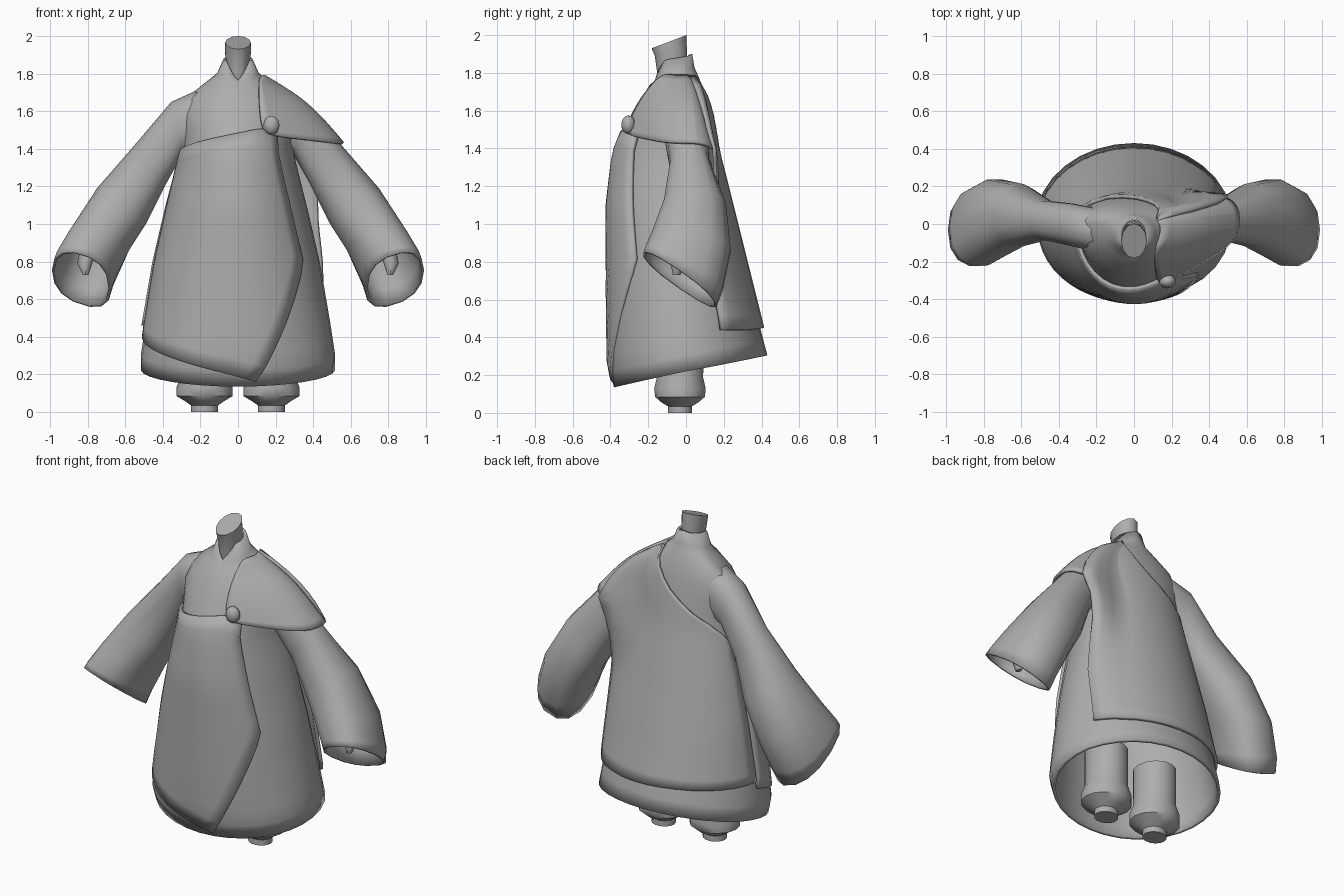
import bpy, bmesh, math
from mathutils import Vector

if "Cube" in bpy.data.objects:
    bpy.data.objects.remove(bpy.data.objects["Cube"])

cloth = bpy.data.materials.new("plain_grey")
cloth.diffuse_color = (0.42, 0.42, 0.42, 1)
cloth.use_nodes = True
cloth.node_tree.nodes["Principled BSDF"].inputs["Base Color"].default_value = cloth.diffuse_color


def lerp(a, b, t):
    return a + (b - a) * t


def table(rows, z):
    """Interpolate the columns of a table whose first column rises."""
    if z <= rows[0][0]:
        return rows[0][1:]
    for a, b in zip(rows, rows[1:]):
        if z <= b[0]:
            t = (z - a[0]) / (b[0] - a[0])
            return [lerp(p, q, t) for p, q in zip(a[1:], b[1:])]
    return rows[-1][1:]


def sheet(name, rows, wrap=False, thick=0, caps=False, mirror=False, subdiv=0, fix=False):
    """Skin a grid of points; optional thickness, end caps and mirroring."""
    bm = bmesh.new()
    grid = [[bm.verts.new(p) for p in r] for r in rows]
    n = len(grid[0])
    for a, b in zip(grid, grid[1:]):
        for j in range(n if wrap else n - 1):
            k = (j + 1) % n
            bm.faces.new((a[j], a[k], b[k], b[j]))
    if caps:
        bm.faces.new(grid[0][::-1])
        bm.faces.new(grid[-1])
    if fix:
        bmesh.ops.recalc_face_normals(bm, faces=bm.faces)
    me = bpy.data.meshes.new(name)
    bm.to_mesh(me)
    bm.free()
    ob = bpy.data.objects.new(name, me)
    bpy.context.collection.objects.link(ob)
    me.materials.append(cloth)
    if subdiv:
        m = ob.modifiers.new("smooth", 'SUBSURF')
        m.levels = m.render_levels = subdiv
    if thick:
        m = ob.modifiers.new("thickness", 'SOLIDIFY')
        m.thickness, m.offset = thick, -1
    if mirror:
        ob.modifiers.new("mirror", 'MIRROR')
    bpy.ops.object.select_all(action='DESELECT')
    ob.select_set(True)
    bpy.context.view_layer.objects.active = ob
    bpy.ops.object.shade_smooth_by_angle(angle=math.radians(45))
    return ob


# Robe body: height, half width, front depth, back depth
BODY = [(0.13, .49, .38, .455), (0.25, .525, .41, .445), (0.48, .49, .412, .385),
        (0.8, .435, .412, .305), (1.1, .365, .41, .23), (1.38, .295, .375, .16),
        (1.5, .30, .325, .14), (1.6, .31, .275, .122), (1.7, .255, .215, .10),
        (1.78, .135, .165, .065), (1.9, .075, .125, .03)]


def on_robe(deg, z, off=0.0):
    """Point on the robe; 0 degrees is the front, 90 is +x."""
    w, f, b = table(BODY, z)
    s, c = math.sin(math.radians(deg)), math.cos(math.radians(deg))
    return Vector(((w + off) * s, -(f + off) * c if c > 0 else -(b + off) * c, z))


def hem(deg):
    return 0.22 - 0.085 * math.cos(math.radians(deg))


def neckline(deg):
    return 1.765 - 0.025 * math.cos(math.radians(deg))


def collar_top(deg):
    """Collar rim: a V at the front, high at the sides and back."""
    d = min(deg, 360 - deg)
    z = 1.765 + 0.105 * min(1, d / 60) + 0.03 * max(0, (d - 60) / 120)
    a = math.radians(deg)
    return Vector((.078 * math.sin(a), -.062 - .095 * math.cos(a), z))


N, R = 32, 18
DEGS = [j * 360 / N for j in range(N)]
rows = [[on_robe(d, lerp(hem(d), neckline(d), i / R)) for d in DEGS] for i in range(R + 1)]
tops = [collar_top(d) for d in DEGS]
rows.append([Vector((lerp(a.x, c.x, .6), lerp(a.y, c.y, .6), lerp(a.z, c.z, .35)))
             for a, c in zip(rows[-1], tops)])
rows.append(tops)
sheet("robe", rows, wrap=True, thick=0.018)

# Front panel wrapping to one side, with a kinked free edge
EDGE = [(0.16, 11), (0.8, 51), (1.47, 42)]
rows = []
for i in range(17):
    v = i / 16
    right = table(EDGE, lerp(0.16, 1.47, v))[0]
    row = []
    for j in range(15):
        u = j / 14
        top = lerp(1.38, 1.51, min(u / 0.85, 1)) - max(0, u - 0.85) * 0.27
        row.append(on_robe(lerp(-92, right, u), lerp(lerp(0.41, 0.16, u), top, v), lerp(.01, .02, v)))
    rows.append(row)
sheet("front_panel", rows, thick=0.02)

# Back panel: diagonal upper edge to the -x armpit, wing over the +x sleeve
LEFT = [(0.46, 266), (1.1, 265), (1.3, 260), (1.38, 240), (1.45, 210), (1.55, 181),
        (1.68, 157), (1.75, 140), (1.79, 125)]
WING = [(0.46, .46, .19), (0.8, .452, .13), (1.0, .43, .125), (1.15, .425, .15), (1.28, .445, .165),
        (1.40, .50, .16), (1.5, .46, .13), (1.6, .39, .105), (1.7, .29, .07), (1.79, .13, .02)]
rows = []
for i in range(25):
    z = lerp(0.46, 1.79, i / 24)
    b = table(LEFT, z)[0]
    a = min(138, b - 6)
    drop = 0.02 if i == 0 else 0
    pts = [on_robe(lerp(a, b, j / 12), z - drop * max(0, 1 - j / 6), 0.022) for j in range(13)]
    x, y = table(WING, z)
    edge = Vector((x, y, z - drop))
    mids = [edge.lerp(pts[0], t) + Vector((0, 0.012, 0)) for t in (.33, .67)]
    rows.append([edge] + mids + pts)
sheet("back_panel", rows, thick=0.02)

# Shoulder cape: rows from hem to collar, each from front to back
CAPE = [
    [(.14, -.335, 1.475), (.33, -.235, 1.455), (.56, -.10, 1.43), (.575, .08, 1.44), (.50, .155, 1.40), (.38, .15, 1.39)],
    [(.125, -.30, 1.56), (.29, -.215, 1.57), (.455, -.08, 1.56), (.47, .06, 1.56), (.41, .115, 1.53), (.31, .11, 1.53)],
    [(.115, -.245, 1.67), (.23, -.17, 1.68), (.345, -.06, 1.675), (.345, .05, 1.675), (.30, .08, 1.66), (.20, .09, 1.66)],
    [(.12, -.14, 1.79), (.135, -.10, 1.795), (.15, -.04, 1.79), (.14, .005, 1.795), (.12, .025, 1.785), (.10, .035, 1.78)]]
sheet("shoulder_cape", CAPE, thick=0.016, subdiv=2)

# Sleeves: outer x, z, inner x, z, front y, back y, front lift
SLEEVE = [(.06, 1.66, .06, 1.46, -.14, .05, 0), (.21, 1.715, .19, 1.41, -.15, .085, 0),
          (.355, 1.65, .295, 1.37, -.12, .11, 0),
          (.55, 1.42, .39, 1.20, -.085, .125, 0), (.75, 1.19, .49, 1.00, -.12, .215, .01),
          (.90, .96, .58, .86, -.18, .24, .05), (.975, .81, .65, .72, -.22, .20, .105),
          (.99, .755, .675, .655, -.228, .165, .135)]


def sleeve_ring(ox, oz, ix, iz, yf, yb, lift, n=14):
    ring = []
    for k in range(n):
        c, s = math.cos(k * math.tau / n), math.sin(k * math.tau / n)
        c, s = [math.copysign(abs(q) ** 0.85, q) for q in (c, s)]
        ring.append(((ox + ix) / 2 + (ox - ix) / 2 * c,
                     (yf + yb) / 2 - (yb - yf) / 2 * s,
                     (oz + iz) / 2 + (oz - iz) / 2 * c + lift * s))
    return ring


sheet("sleeves", [sleeve_ring(*r) for r in SLEEVE], wrap=True, thick=0.015, mirror=True, fix=True)


def oval(x, y, z, rx, ry, n=12, slope=0):
    return [(x + rx * math.cos(k * math.tau / n), y + ry * math.sin(k * math.tau / n),
             z + slope * math.sin(k * math.tau / n)) for k in range(n)]


# Small hands tucked inside the sleeves
sheet("hands", [oval(.81, -.05, .73, .015, .02, 8), oval(.815, -.04, .79, .04, .04, 8),
                oval(.78, .02, .92, .05, .05, 8)], wrap=True, caps=True, mirror=True)

# Neck stump with a slanted top, leaning forward
sheet("neck", [oval(0, -.06, 1.68, .055, .075), oval(0, -.073, 1.82, .058, .082),
               oval(0, -.08, 1.90, .068, .085, slope=.01),
               oval(0, -.09, 1.965, .068, .092, slope=.035)], wrap=True, caps=True)

# Legs with bulging cuffs and small feet
LEG = [(0, .072, .065), (.035, .072, .065), (.055, .10, .10), (.085, .15, .135), (.13, .15, .14),
       (.19, .125, .125), (.26, .12, .13), (.43, .12, .13)]
sheet("legs", [oval(.178, -.032, z, rx, ry, 14) for z, rx, ry in LEG],
      wrap=True, caps=True, mirror=True)

# Round clasp button
bpy.ops.mesh.primitive_uv_sphere_add(segments=10, ring_count=8, radius=0.05, location=(.178, -.305, 1.525))
button = bpy.context.object
button.name = "button"
button.scale = (0.9, 0.75, 1.0)
button.data.materials.append(cloth)
bpy.ops.object.shade_smooth_by_angle(angle=math.radians(45))
